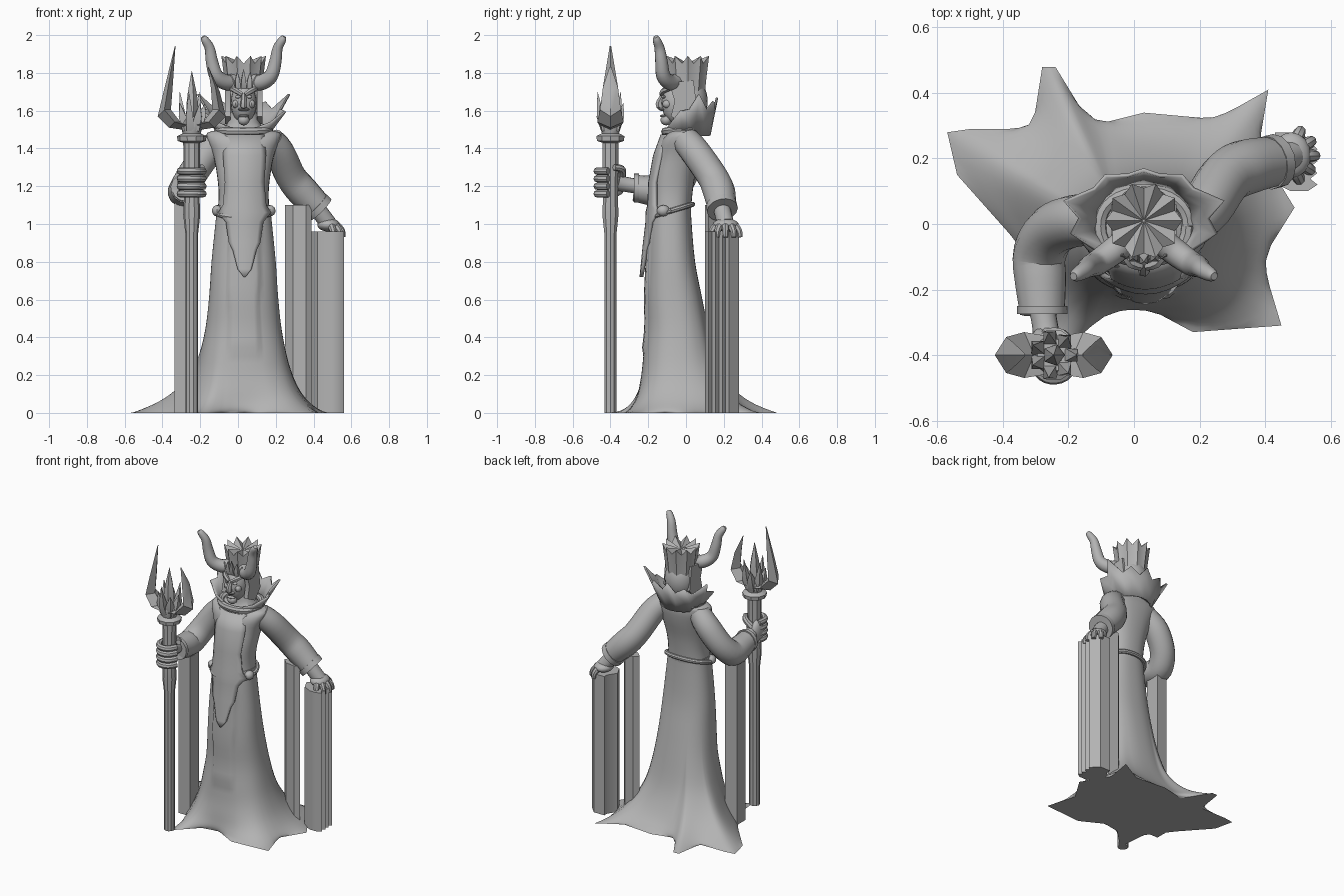
import bpy, bmesh, math
from mathutils import Vector

cube = bpy.data.objects.get("Cube")
if cube:
    bpy.data.objects.remove(cube)

stone = bpy.data.materials.new("grey_stone")
stone.use_nodes = True
grey = (0.45, 0.45, 0.45, 1)
stone.diffuse_color = grey
stone.node_tree.nodes["Principled BSDF"].inputs["Base Color"].default_value = grey
CX = 0.03
made = []


def finish(name, bm):
    bmesh.ops.recalc_face_normals(bm, faces=bm.faces)
    mesh = bpy.data.meshes.new(name)
    bm.to_mesh(mesh)
    bm.free()
    mesh.materials.append(stone)
    ob = bpy.data.objects.new(name, mesh)
    bpy.context.collection.objects.link(ob)
    made.append(ob)
    return ob


def loft(name, rings, closed=True, caps=True):
    """Skin a list of equally long point rings."""
    bm = bmesh.new()
    rows = [[bm.verts.new(p) for p in ring] for ring in rings]
    n = len(rows[0])
    for low, high in zip(rows, rows[1:]):
        for i in range(n if closed else n - 1):
            j = (i + 1) % n
            bm.faces.new((low[i], low[j], high[j], high[i]))
    if closed and caps:
        bm.faces.new(rows[0])
        bm.faces.new(rows[-1])
    return finish(name, bm)


def smooth_path(points, steps=4):
    """Catmull-Rom interpolation of tuples of any length."""
    pts = [points[0]] + list(points) + [points[-1]]
    out = []
    for a, b, c, d in zip(pts, pts[1:], pts[2:], pts[3:]):
        for s in range(steps):
            t = s / steps
            out.append(tuple(q + 0.5 * t * (r - p + t * (2 * p - 5 * q + 4 * r - u + t * (3 * (q - r) + u - p)))
                             for p, q, r, u in zip(a, b, c, d)))
    return out + [tuple(points[-1])]


def oval(a, power=1):
    """Unit direction at angle a; a power below one squares the corners."""
    return [math.copysign(abs(f) ** power, f) for f in (math.cos(a), math.sin(a))]


def ellipse(cx, cy, z, rx, ry, n=32, power=1):
    unit = [oval(math.tau * i / n, power) for i in range(n)]
    return [(cx + rx * u, cy + ry * v, z) for u, v in unit]


def tube(name, points, n=14, steps=4, caps=True):
    """Round limb through (x, y, z, radius) points."""
    path = smooth_path(points, steps)
    rings = []
    side = None
    for i, (x, y, z, r) in enumerate(path):
        t = (Vector(path[min(i + 1, len(path) - 1)][:3]) - Vector(path[max(i - 1, 0)][:3])).normalized()
        side = t.orthogonal() if side is None else side - t * side.dot(t)
        side.normalize()
        up = t.cross(side)
        rings.append([Vector((x, y, z)) + r * (side * math.cos(math.tau * k / n) + up * math.sin(math.tau * k / n))
                      for k in range(n)])
    return loft(name, rings, caps=caps)


def lathe(name, x, y, profile, n=10):
    return loft(name, [ellipse(x, y, z, r, r, n) for z, r in profile])


def blob(name, centre, radii, seg=16):
    bm = bmesh.new()
    bmesh.ops.create_uvsphere(bm, u_segments=seg, v_segments=seg // 2 + 2, radius=1)
    for v in bm.verts:
        v.co = Vector(centre) + Vector(a * b for a, b in zip(v.co, radii))
    return finish(name, bm)


def pillar(name, base, top):
    return loft(name, [[(x, y, z) for x, y in base] for z in (0, top)])


def hoop(name, cx, cy, z, rx, ry, r, slope=0):
    ring = ellipse(cx, cy, z, rx, ry, power=.9)
    return tube(name, [(x, y, h + slope * (y - cy), r) for x, y, h in ring + ring[:1]], 8, 1, False)


# Robe skirt: a ragged hem that softens upward into an oval column
hem = [(.49, .05), (.38, .23), (.41, .41), (.25, .32), (.03, .34), (-.13, .3), (-.24, .48), (-.28, .48),
       (-.31, .29), (-.5, .29), (-.57, .28), (-.54, .15), (-.38, -.03), (-.25, -.2), (-.23, -.41),
       (-.09, -.27), (.03, -.25), (.18, -.33), (.45, -.31), (.39, -.11)]
edge = []
for (ax, ay), (bx, by) in zip(hem, hem[1:] + hem[:1]):
    edge += [(ax + (bx - ax) * k / 5, ay + (by - ay) * k / 5) for k in range(5)]
levels = [(0, 1, -.05, .2, .18), (.02, .89, -.05, .2, .18), (.06, .69, -.05, .2, .17), (.12, .48, -.05, .2, .17),
          (.2, .3, -.05, .2, .165), (.3, .15, -.05, .2, .165), (.45, .05, -.05, .19, .155),
          (.62, .01, -.065, .18, .145), (.8, 0, -.077, .17, .125), (1, 0, -.082, .15, .112), (1.1, 0, -.08, .14, .105)]
angles = [math.atan2(y + .03, x - CX) for x, y in edge]
rings = []
for z, w, cy, rx, ry in smooth_path(levels, 3):
    ring = []
    for a, (ex, ey) in zip(angles, edge):
        u, v = oval(a, .85)
        x = (CX + rx * u) * (1 - w) + ex * w
        y = (cy + ry * v) * (1 - w) + ey * w
        if abs(x - CX) < .08 and y < -.1 and z > .3:      # raised front panel
            y -= .012
        ring.append((x, y, z))
    rings.append(ring)
    near = zip(edge[-2:] + edge[:-2], edge, edge[2:] + edge[:2])
    edge = [tuple((p + 2 * q + r) / 4 for p, q, r in zip(*trio)) for trio in near]
robe = loft("robe_skirt", rings)

# Torso and neck
torso = [(1.05, -.08, .14, .105), (1.15, -.075, .132, .108), (1.25, -.065, .14, .112), (1.36, -.04, .16, .113),
         (1.44, -.025, .19, .11), (1.485, -.01, .19, .09), (1.51, 0, .1, .08), (1.6, 0, .07, .07)]
loft("torso", [ellipse(CX, cy, z, rx, ry, power=.85) for z, cy, rx, ry in smooth_path(torso, 3)])
hoop("belt", CX, -.08, 1.07, .15, .115, .014, .3)

# Breastplate and pointed apron hanging in front
apron = [(1.47, -.125, .1), (1.36, -.165, .11), (1.22, -.19, .1), (1.1, -.195, .11), (1.06, -.205, .135),
         (1.01, -.205, .095), (.9, -.218, .08), (.86, -.222, .06), (.8, -.228, .045), (.76, -.232, .035), (.72, -.236, .004)]
across = [k / 4 for k in range(-4, 5)]
plate = loft("apron", [[(CX + .005 + u * w, y + 3 * (u * w) ** 2, z) for u in across] for z, y, w in apron], closed=False)
thick = plate.modifiers.new("thickness", "SOLIDIFY")
thick.thickness = .02
thick.offset = 0
for name, s in (("left", 1), ("right", -1)):
    blob(name + "_belt_knot", (CX + s * .14, -.12, 1.07), (.03, .035, .03), 10)

# Arms with cuffs
tube("left_arm", [(.17, .0, 1.44, .075), (.22, .05, 1.38, .08), (.28, .14, 1.25, .082), (.345, .175, 1.17, .085),
                  (.43, .19, 1.085, .075)])
tube("left_cuff", [(.41, .187, 1.1, .083), (.435, .193, 1.075, .083)], steps=1)
tube("right_arm", [(-.1, .0, 1.44, .07), (-.175, .01, 1.36, .08), (-.25, -.02, 1.25, .08), (-.288, -.09, 1.175, .082),
                   (-.286, -.17, 1.175, .08), (-.28, -.27, 1.19, .07)])
tube("right_cuff", [(-.28, -.25, 1.19, .077), (-.28, -.275, 1.19, .077)], steps=1)

# Left hand resting on its support
tube("left_wrist", [(.42, .19, 1.08, .045), (.48, .21, 1, .045)])
blob("left_palm", (.48, .21, .995), (.06, .07, .035))
for k in range(5):
    a = math.radians(-65 + 32 * k)
    reach = [(.03, 1, .019), (.06, .985, .02), (.08, .96, .018), (.085, .93, .014)]
    tube("left_finger_%d" % k, [(.47 + d * math.cos(a), .21 + d * math.sin(a), z, r) for d, z, r in reach], 8)

# Right hand gripping the staff
SX, SY = -.245, -.4
tube("right_wrist", [(-.28, -.26, 1.2, .04), (-.27, -.32, 1.21, .04), (-.265, -.36, 1.22, .045)])
blob("right_palm", (-.285, -.375, 1.22), (.035, .06, .075))
for k in range(4):
    z = 1.16 + .04 * k
    grip = [(math.radians(150 + 50 * s), .062) for s in range(5)]
    tube("right_finger_%d" % k, [(SX + r * math.cos(a), SY + r * 1.15 * math.sin(a), z, .02) for a, r in grip], 8)
tube("right_thumb", [(-.27, -.34, 1.25, .022), (-.22, -.34, 1.29, .02), (-.19, -.38, 1.3, .016)], 8)

# Staff with collar, side prongs and a crown of spikes
lathe("staff", SX, SY, [(0, .034), (.95, .034), (1.05, .045), (1.12, .042), (1.43, .045), (1.44, .075),
                        (1.465, .078), (1.48, .048), (1.53, .062), (1.57, .05)])
for name, s, top in (("left", 1, 1.83), ("right", -1, 1.94)):
    prong = [(.03, 1.5, .025, .06), (.09, 1.51, .03, .07), (.145, 1.57, .035, .055), (.125, 1.7, .024, .04), (.088, top, .002, .004)]
    loft(name + "_prong", [[(SX + s * (d + w), SY, z), (SX + s * d, SY + h, z + w), (SX + s * (d - w), SY, z + w),
                            (SX + s * d, SY - h, z + w)] for d, z, w, h in prong])
for k in range(7):
    a = math.tau * k / 7
    x, y = math.cos(a), math.sin(a)
    tall = 1.64 + .06 * (k % 2)
    tube("staff_spike_%d" % k, [(SX + .03 * x, SY + .03 * y, 1.5, .03), (SX + .055 * x, SY + .055 * y, 1.57, .027),
                                (SX + .07 * x, SY + .07 * y, tall, .001)], 4, 1)
lathe("staff_spear", SX, SY, [(1.52, .035), (1.64, .034), (1.7, .025), (1.81, .001)], 5)

# Upright supports beneath the elbows and the left hand
pillar("right_elbow_support", [(-.335, -.17), (-.25, -.17), (-.25, -.07), (-.335, -.08)], 1.15)
pillar("left_elbow_support", [(.25, .15), (.29, .11), (.36, .1), (.39, .12), (.35, .17), (.28, .18)], 1.1)
flutes = [(.56 - .022 * (k % 2), .12 + .018 * k) for k in range(7)]
pillar("hand_support", [(.39, .19), (.42, .13), (.48, .1), (.53, .1)] + flutes + [(.51, .28), (.43, .28), (.43, .25)], .96)

# High spiked collar, mirrored around the neck
half = [(0, .165, 1.67), (18, .155, 1.61), (38, .185, 1.65), (55, .18, 1.61), (75, .245, 1.69), (88, .19, 1.61),
        (102, .22, 1.6), (125, .17, 1.54), (165, .13, 1.5)]
fan = [(-a, r, z) for a, r, z in half[:0:-1]] + half


def collar_row(t):
    row = []
    for a, r, z in fan:
        a, r, z = math.radians(a), .12 + (r - .12) * t, 1.47 + (z - 1.47) * t
        row.append((CX + r * math.sin(a), .01 + .9 * r * math.cos(a), z))
    return row


collar = loft("collar", [collar_row(0), collar_row(.5), collar_row(1)], closed=False)
collar.modifiers.new("thickness", "SOLIDIFY").thickness = .012
hoop("collar_band", CX, -.005, 1.5, .135, .105, .022, .1)

# Head, helmet and face
blob("helmet", (CX, .02, 1.65), (.1, .095, .13), 20)
blob("face", (CX, -.045, 1.64), (.068, .085, .11), 20)
blob("chin", (CX, -.105, 1.55), (.032, .03, .028), 10)
blob("lower_lip", (CX, -.12, 1.572), (.03, .018, .008), 10)
blob("upper_lip", (CX, -.125, 1.607), (.033, .02, .009), 10)
tube("nose", [(CX, -.115, 1.69, .012), (CX, -.14, 1.65, .016), (CX, -.14, 1.625, .02), (CX, -.12, 1.615, .012)], 6, 2)
for name, s in (("left", 1), ("right", -1)):
    tube(name + "_brow", [(CX + s * .008, -.13, 1.685, .012), (CX + s * .04, -.12, 1.705, .015),
                          (CX + s * .07, -.08, 1.72, .012)], 6, 2)
    blob(name + "_eye", (CX + s * .03, -.118, 1.673), (.015, .012, .009), 10)
    blob(name + "_cheek", (CX + s * .042, -.1, 1.635), (.02, .025, .022), 10)
    guard = [(-.09, 1.75), (.04, 1.76), (.06, 1.6), (.0, 1.53), (-.08, 1.57), (-.06, 1.65)]
    loft(name + "_cheek_guard", [[(CX + s * x, y, z) for y, z in guard] for x in (.07, .1)])
    # Curved horns
    tube(name + "_horn", [(CX + s * .045, -.045, 1.755, .042), (CX + s * .095, -.085, 1.75, .042), (CX + s * .145, -.12, 1.785, .038),
                          (CX + s * .168, -.13, 1.86, .033), (CX + s * .18, -.14, 1.93, .027),
                          (CX + s * .205, -.155, 1.975, .021), (CX + s * .215, -.16, 1.992, .012)])
for k in range(-2, 3):
    tube("brow_spike_%d" % k, [(CX + .03 * k, -.09, 1.72, .02), (CX + .032 * k, -.11 + .008 * abs(k), 1.76, .018),
                               (CX + .034 * k, -.115 + .01 * abs(k), 1.82 - .015 * abs(k), .001)], 4, 1)


# Pleated crown with a folded star top
def crown_ring(outer, inner, z_out, z_in, n=20):
    ring = []
    for i in range(n):
        r, z = (inner, z_in) if i % 2 else (outer, z_out)
        u, v = oval(math.tau * i / n)
        ring.append((CX + r * u, .01 + r * v, z))
    return ring


loft("crown", [crown_ring(.095, .09, 1.7, 1.7), crown_ring(.104, .092, 1.78, 1.78), crown_ring(.118, .1, 1.89, 1.85),
               crown_ring(.004, .004, 1.85, 1.85)])

for ob in made:
    ob.select_set(ob is not robe)
bpy.context.view_layer.objects.active = made[1]
bpy.ops.object.shade_smooth_by_angle(angle=math.radians(35))
# The robe is smooth all over except its flat ends
for poly in robe.data.polygons:
    poly.use_smooth = len(poly.vertices) == 4
